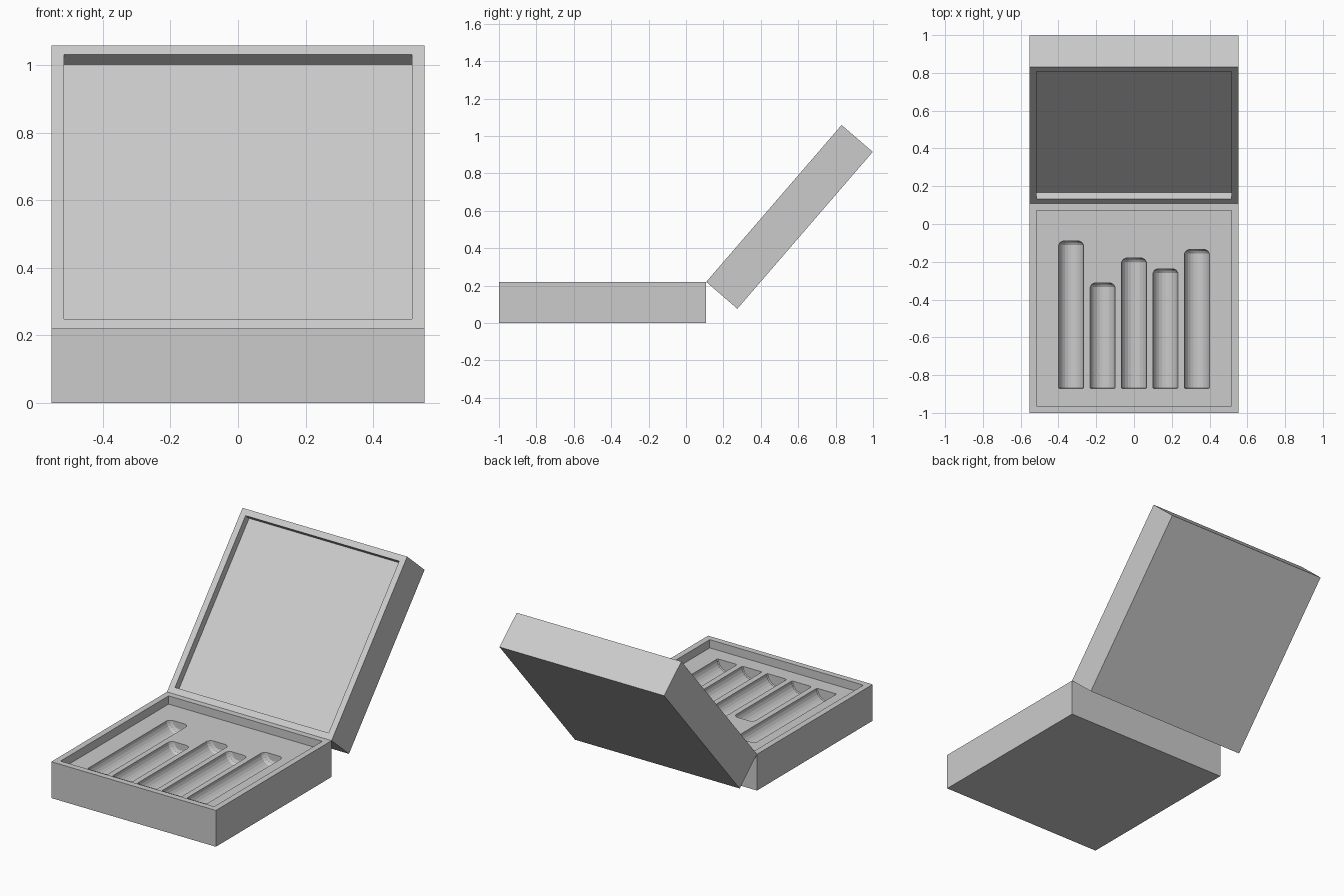
import bpy, bmesh, math
from mathutils import Matrix, Vector

cube = bpy.data.objects.get("Cube")
if cube:
    bpy.data.objects.remove(cube, do_unlink=True)

WIDTH, DEPTH, HEIGHT, RIM = 1.104, 1.108, 0.22, 0.052
HINGE_Y = DEPTH - 1.0
OPEN_ANGLE = math.radians(49.2)

grey = bpy.data.materials.new("light_grey")
grey.use_nodes = True
colour = (0.6, 0.6, 0.6, 1)
grey.diffuse_color = colour
grey.node_tree.nodes["Principled BSDF"].inputs["Base Color"].default_value = colour


def make_object(name, bm):
    bmesh.ops.recalc_face_normals(bm, faces=bm.faces)
    mesh = bpy.data.meshes.new(name)
    bm.to_mesh(mesh)
    bm.free()
    mesh.materials.append(grey)
    obj = bpy.data.objects.new(name, mesh)
    bpy.context.collection.objects.link(obj)
    return obj


def open_box(name, recess):
    """Box with a rimmed recess in its top; hinge edge at y = 0, top at z = 0."""
    bm = bmesh.new()
    bmesh.ops.create_cube(bm, size=1)
    bmesh.ops.scale(bm, vec=(WIDTH, DEPTH, HEIGHT), verts=bm.verts)
    bmesh.ops.translate(bm, vec=(0, DEPTH / 2, -HEIGHT / 2), verts=bm.verts)
    top = max(bm.faces, key=lambda f: f.calc_center_median().z)
    bmesh.ops.inset_region(bm, faces=[top], thickness=RIM)
    floor = bmesh.ops.extrude_face_region(bm, geom=[top])["geom"]
    verts = [g for g in floor if isinstance(g, bmesh.types.BMVert)]
    bmesh.ops.translate(bm, vec=(0, 0, -recess), verts=verts)
    if top.is_valid:
        bmesh.ops.delete(bm, geom=[top], context="FACES")
    return make_object(name, bm)


def groove_cutter(x, end, z, radius=0.066, sides=24):
    """Round bar along y with a softened rear tip."""
    profile = [(-0.872, radius - 0.005), (-0.867, radius), (end - 0.022, radius),
               (end - 0.008, radius - 0.008), (end, radius - 0.024)]
    bm = bmesh.new()
    rings = []
    for y, r in profile:
        angles = [math.tau * i / sides for i in range(sides)]
        rings.append([bm.verts.new((x + r * math.cos(a), y, z + r * math.sin(a)))
                      for a in angles])
    for a, b in zip(rings, rings[1:]):
        for i in range(sides):
            j = (i + 1) % sides
            bm.faces.new((a[i], a[j], b[j], b[i]))
    bm.faces.new(rings[0])
    bm.faces.new(rings[-1])
    cutter = make_object("groove_cutter", bm)
    cutter.hide_render = True
    return cutter


# Tray base
base = open_box("base_tray", 0.05)
base.data.transform(Matrix.Translation((0, -1, HEIGHT)))

# Five grooves of different lengths cut into the tray floor
cutters = []
for i, end in enumerate((-0.09, -0.312, -0.18, -0.237, -0.135)):
    cutter = groove_cutter((i - 2) * 0.1665, end, HEIGHT - 0.05)
    mod = base.modifiers.new("groove", "BOOLEAN")
    mod.operation = "DIFFERENCE"
    mod.solver = "EXACT"
    mod.object = cutter
    cutters.append(cutter)
bpy.context.view_layer.update()
graph = bpy.context.evaluated_depsgraph_get()
carved = bpy.data.meshes.new_from_object(base.evaluated_get(graph))
base.modifiers.clear()
base.data = carved
for cutter in cutters:
    bpy.data.objects.remove(cutter, do_unlink=True)

# Open lid, tilted back about the rear top edge of the base
lid = open_box("lid", 0.045)
lid.data.transform(Matrix.Translation(Vector((0, HINGE_Y, HEIGHT)))
                   @ Matrix.Rotation(OPEN_ANGLE, 4, "X"))
